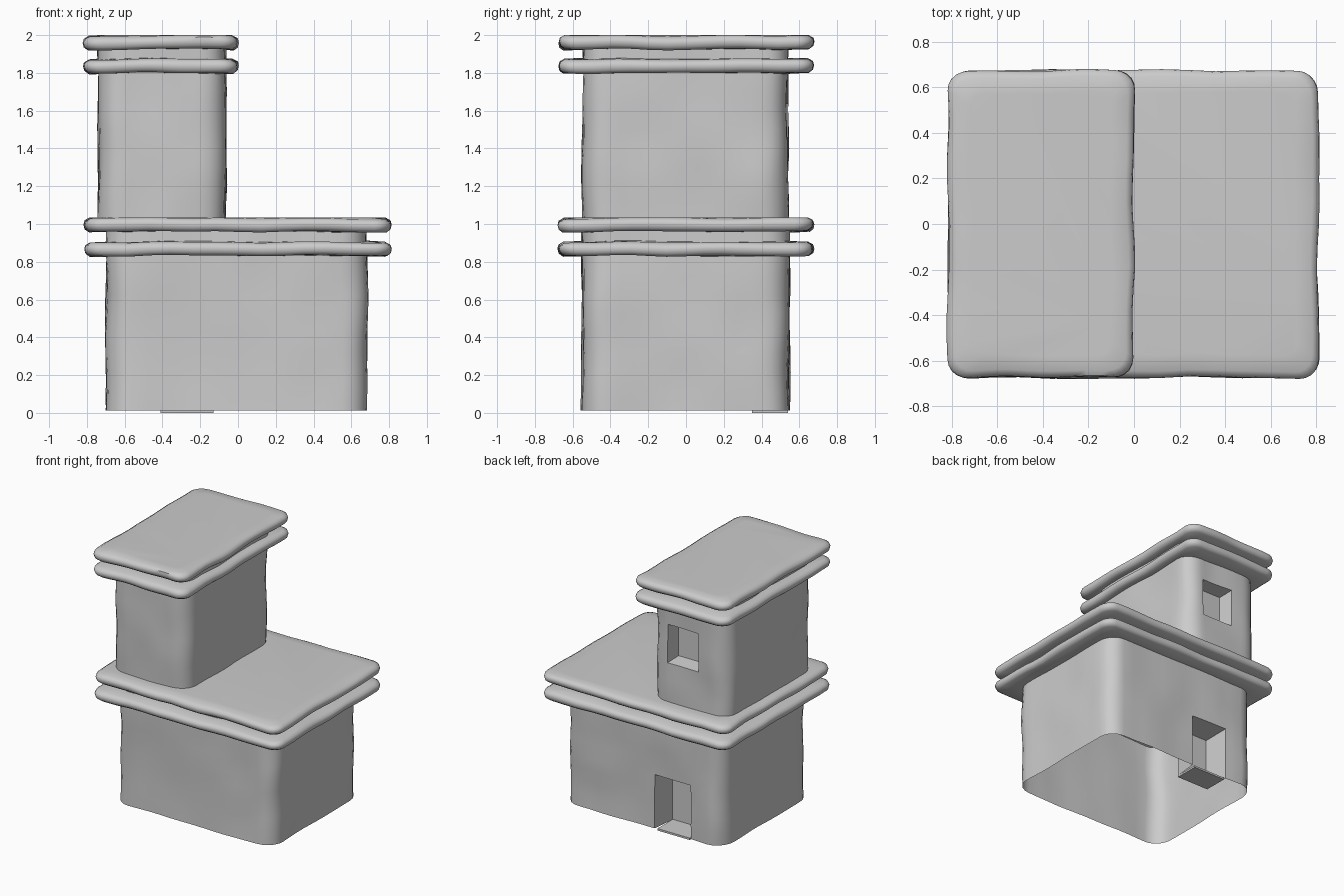
import bpy, bmesh
from math import sin, cos, pi
from mathutils import Vector, noise

if "Cube" in bpy.data.objects:
    bpy.data.objects.remove(bpy.data.objects["Cube"])


def ring(box, inset, r, z, n=12, seg=5):
    """Rounded rectangle loop of points with subdivided sides."""
    x0, x1, y0, y1 = box[0] + inset, box[1] - inset, box[2] + inset, box[3] - inset
    corners = [(x1 - r, y1 - r, 0), (x0 + r, y1 - r, 1), (x0 + r, y0 + r, 2), (x1 - r, y0 + r, 3)]
    arcs = [[Vector((cx + r * cos((q + i / seg) * pi / 2), cy + r * sin((q + i / seg) * pi / 2), z))
             for i in range(seg + 1)] for cx, cy, q in corners]
    pts = []
    for i, arc in enumerate(arcs):
        nxt = arcs[(i + 1) % 4][0]
        pts += arc + [arc[-1].lerp(nxt, k / n) for k in range(1, n)]
    return pts


def block(name, wall, eave, z0, eaves, cutter):
    """Wall with two projecting slabs, lofted as one skin with an open bottom."""
    (a0, a1), (b0, b1) = eaves
    rings = [ring(wall, 0, 0.13, z0 + (a0 - z0) * i / 8) for i in range(9)]

    def slab(lo, hi):
        return [ring(eave, i, r, z) for i, r, z in
                ((0.025, 0.08, lo), (0.005, 0.09, lo + 0.015), (0, 0.09, (lo + hi) / 2),
                 (0.005, 0.09, hi - 0.018), (0.03, 0.08, hi - 0.003))]
    rings += slab(a0, a1) + [ring(wall, 0, 0.13, a1), ring(wall, 0, 0.13, b0)]
    rings += slab(b0, b1) + [ring(eave, 0.1, 0.06, b1)]

    bm = bmesh.new()
    loops = []
    for k, pts in enumerate(rings):
        row = []
        for p in pts:
            d = noise.noise_vector(p * 3.5) * 0.014   # hand-made wobble
            d.z *= 0 if k in (0, len(rings) - 1) else 0.8
            q = p + d
            q.z = min(q.z, b1)
            row.append(bm.verts.new(q))
        loops.append(row)
    for a, b in zip(loops, loops[1:]):
        for i in range(len(a)):
            j = (i + 1) % len(a)
            bm.faces.new((a[i], a[j], b[j], b[i]))
    bm.faces.new(loops[-1])
    bm.faces.new(loops[0][::-1])
    bmesh.ops.recalc_face_normals(bm, faces=bm.faces)
    ob = mesh_object(name, bm)

    # carve the recess, then open the underside
    mod = ob.modifiers.new("recess", 'BOOLEAN')
    mod.operation, mod.solver, mod.object = 'DIFFERENCE', 'EXACT', cutter
    bpy.context.view_layer.objects.active = ob
    bpy.ops.object.modifier_apply(modifier=mod.name)
    bpy.data.objects.remove(cutter)
    bm = bmesh.new()
    bm.from_mesh(ob.data)
    under = [f for f in bm.faces if all(v.co.z < z0 + 0.002 for v in f.verts)]
    bmesh.ops.delete(bm, geom=under, context='FACES')
    bm.to_mesh(ob.data)
    bm.free()
    smooth(ob)
    return ob


def mesh_object(name, bm):
    me = bpy.data.meshes.new(name)
    bm.to_mesh(me)
    bm.free()
    ob = bpy.data.objects.new(name, me)
    bpy.context.collection.objects.link(ob)
    return ob


def box(name, x0, x1, y0, y1, z0, z1, flare=0.0):
    """Box whose far (+y) end may be flared for softened openings."""
    bm = bmesh.new()
    bmesh.ops.create_cube(bm, size=1)
    for v in bm.verts:
        f = flare if v.co.y > 0 else 0
        v.co = Vector((x1 + f if v.co.x > 0 else x0 - f,
                       y1 if v.co.y > 0 else y0,
                       z1 + f if v.co.z > 0 else z0 - f))
    ob = mesh_object(name, bm)
    ob.hide_render = flare > 0
    return ob


def smooth(ob):
    bpy.ops.object.select_all(action='DESELECT')
    ob.select_set(True)
    bpy.context.view_layer.objects.active = ob
    bpy.ops.object.shade_smooth_by_angle(angle=0.9)


# lower storey with doorway in the back wall
door = box("door_cutter", -0.40, -0.13, 0.35, 0.70, -0.10, 0.41, 0.04)
block("lower_storey", (-0.695, 0.68, -0.55, 0.545), (-0.81, 0.81, -0.675, 0.675),
      0.012, ((0.83, 0.905), (0.96, 1.035)), door)
box("door_sill", -0.41, -0.13, 0.35, 0.54, 0.0, 0.015)

# upper storey with window in the back wall
window = box("window_cutter", -0.47, -0.23, 0.42, 0.66, 1.35, 1.62, 0.03)
block("upper_storey", (-0.74, -0.065, -0.545, 0.54), (-0.815, 0.0, -0.675, 0.675),
      1.01, ((1.80, 1.875), (1.925, 2.0)), window)
